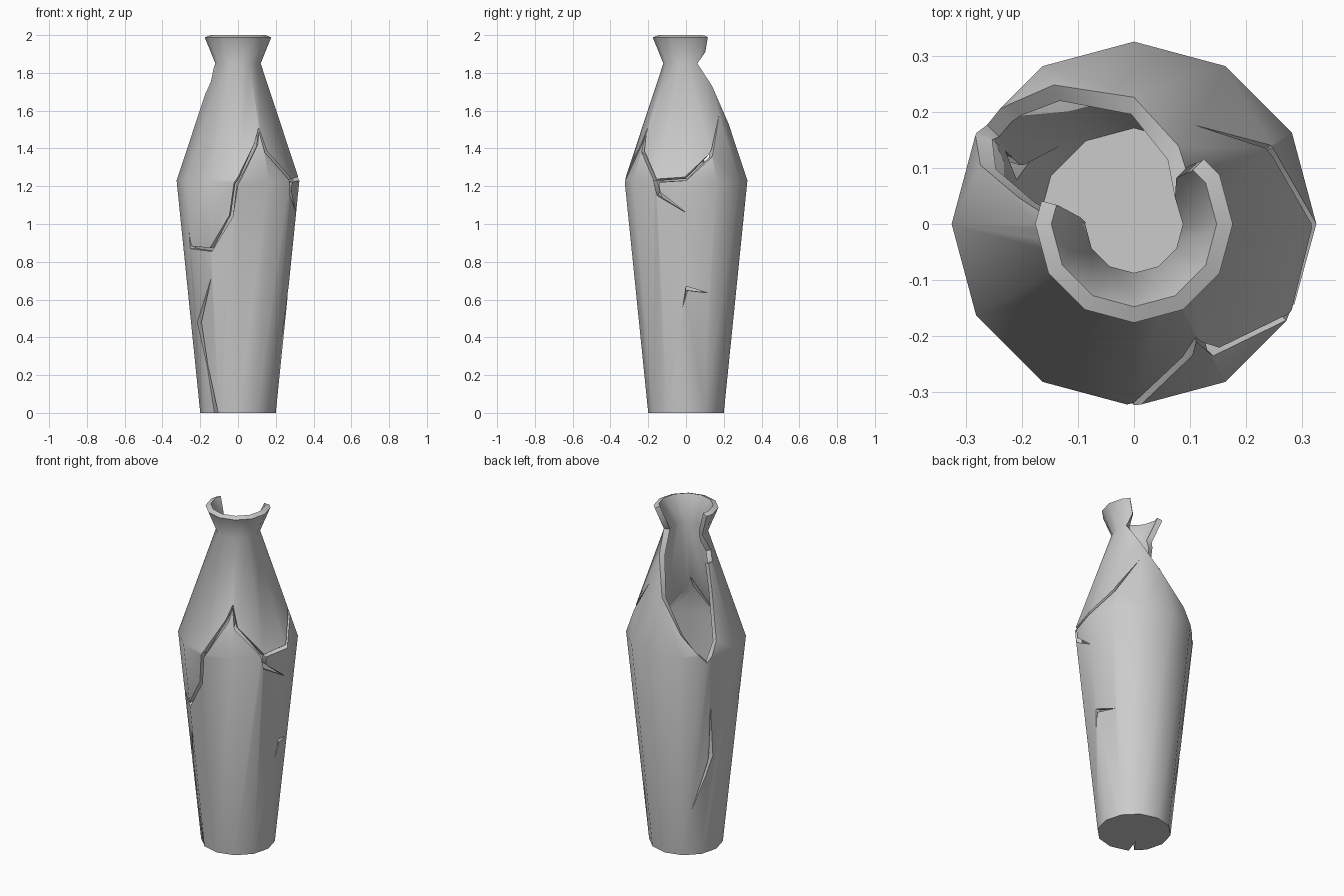
import bpy, bmesh, math
from mathutils import Vector
from mathutils.geometry import delaunay_2d_cdt

if "Cube" in bpy.data.objects:
    bpy.data.objects.remove(bpy.data.objects["Cube"])

STEP = 30                       # degrees per side
SEAM = -165                     # angle where the unrolled wall starts
UNIT = 0.005                    # flat length of one degree
PROFILE = [(0.2, 0), (0.325, 1.23), (0.12, 1.85), (0.176, 1.988)]
TOP = PROFILE[-1][1]


def wall_point(deg, z):
    """Place an unrolled (angle, height) point on the faceted wall."""
    for (r0, z0), (r1, z1) in zip(PROFILE, PROFILE[1:]):
        if z <= z1:
            break
    r = r0 + (r1 - r0) * (z - z0) / (z1 - z0)
    half = math.radians(STEP / 2)
    r *= math.cos(half) / math.cos(math.radians(deg % STEP) - half)
    a = math.radians(deg)
    return r * math.cos(a), r * math.sin(a), z


def crack_outline(path, width):
    """Widen a path upward into a thin sliver with pointed ends."""
    flat = [Vector((a * UNIT, z)) for a, z in path]
    side = []
    for before, here, after in zip(flat, flat[1:], flat[2:]):
        d = ((here - before).normalized() + (after - here).normalized()).normalized()
        p = here + Vector((-d.y, d.x)) * width
        side.append((p.x / UNIT, p.y))
    return path + side[::-1]


def inside(p, outline):
    hit = False
    for (a, z), (b, w) in zip(outline, outline[1:] + outline[:1]):
        if (z > p.y) != (w > p.y) and p.x < (a + (b - a) * (p.y - z) / (w - z)) * UNIT:
            hit = not hit
    return hit


cuts = [
    # Missing shard from the lip down to the shoulder
    [(43, 2.2), (43, 1.98), (47, 1.91), (30, 1.85), (60, 1.73), (90, 1.53),
     (136, 1.25), (146, 1.19), (159, 1.3), (167, 1.55), (173, 1.7),
     (183, 1.7), (192, 1.755), (171, 1.87), (166, 1.98), (166, 2.2)],
    # Long crack around the shoulder and its branch
    crack_outline([
        (-151, 0.96), (-152, 0.87), (-119, 0.855), (-95, 1.04), (-90, 1.21),
        (-66, 1.42), (-62, 1.49), (-59, 1.38), (-30, 1.22), (0, 1.23),
        (29, 1.355), (58, 1.58)], 0.02),
    [(-33, 1.245), (-29, 1.15), (0, 1.06), (-26, 1.17), (-27, 1.235)],
    # Side chip, back split and front split
    [(0, 0.67), (27, 0.635), (2, 0.648), (-4, 0.56)],
    [(152, 0.93), (160, 0.6), (133, 0.28), (154, 0.6)],
    [(-121, 0.72), (-143, 0.48), (-137, 0.25), (-122, 0), (-122, -0.1),
     (-130, -0.1), (-130, 0), (-139, 0.26), (-150, 0.48)],
]

# Unrolled wall: ring lines, facet lines and cut outlines
points, edges = [], []


def add_line(line, closed=False):
    start = len(points)
    points.extend(Vector((a * UNIT, z)) for a, z in line)
    edges.extend((i, i + 1) for i in range(start, len(points) - 1))
    if closed:
        edges.append((len(points) - 1, start))


for r, z in PROFILE:
    add_line([(SEAM, z), (SEAM + 360, z)])
for deg in [SEAM, *range(-150, 181, STEP), SEAM + 360]:
    add_line([(deg, 0), (deg, TOP)])
for cut in cuts:
    add_line(cut, closed=True)
flat, _, triangles, *_ = delaunay_2d_cdt(points, edges, [], 0, 1e-5)

# Roll the remaining triangles into the vase wall
bm = bmesh.new()
verts = [bm.verts.new(wall_point(p.x / UNIT, p.y)) for p in flat]
for tri in triangles:
    mid = sum((flat[i] for i in tri), Vector((0, 0))) / 3
    in_sheet = 0 < mid.y < TOP and SEAM < mid.x / UNIT < SEAM + 360
    if in_sheet and not any(inside(mid, cut) for cut in cuts):
        bm.faces.new([verts[i] for i in tri])
bmesh.ops.delete(bm, geom=[v for v in bm.verts if not v.link_faces], context='VERTS')
bmesh.ops.remove_doubles(bm, verts=bm.verts, dist=1e-4)

# Floor, notched where the front split reaches it
base = [v for v in bm.verts if abs(v.co.z) < 1e-4]
base.sort(key=lambda v: (math.degrees(math.atan2(v.co.y, v.co.x)) + 126) % 360)
notch = bm.verts.new((-0.07, -0.07, 0))
bm.faces.new([notch] + base[::-1])
bmesh.ops.dissolve_limit(bm, angle_limit=math.radians(1), verts=bm.verts, edges=bm.edges)

mesh = bpy.data.meshes.new("vase")
bm.to_mesh(mesh)
bm.free()
vase = bpy.data.objects.new("vase", mesh)
bpy.context.collection.objects.link(vase)

clay = bpy.data.materials.new("grey_clay")
clay.use_nodes = True
clay.diffuse_color = (0.6, 0.6, 0.6, 1)
clay.node_tree.nodes["Principled BSDF"].inputs["Base Color"].default_value = clay.diffuse_color
mesh.materials.append(clay)

# Wall thickness grows inward
bpy.ops.object.select_all(action='DESELECT')
vase.select_set(True)
bpy.context.view_layer.objects.active = vase
shell = vase.modifiers.new("wall_thickness", 'SOLIDIFY')
shell.thickness = 0.03
shell.offset = -1
shell.use_even_offset = True
bpy.ops.object.modifier_apply(modifier=shell.name)
bpy.ops.object.shade_smooth_by_angle(angle=math.radians(45))
